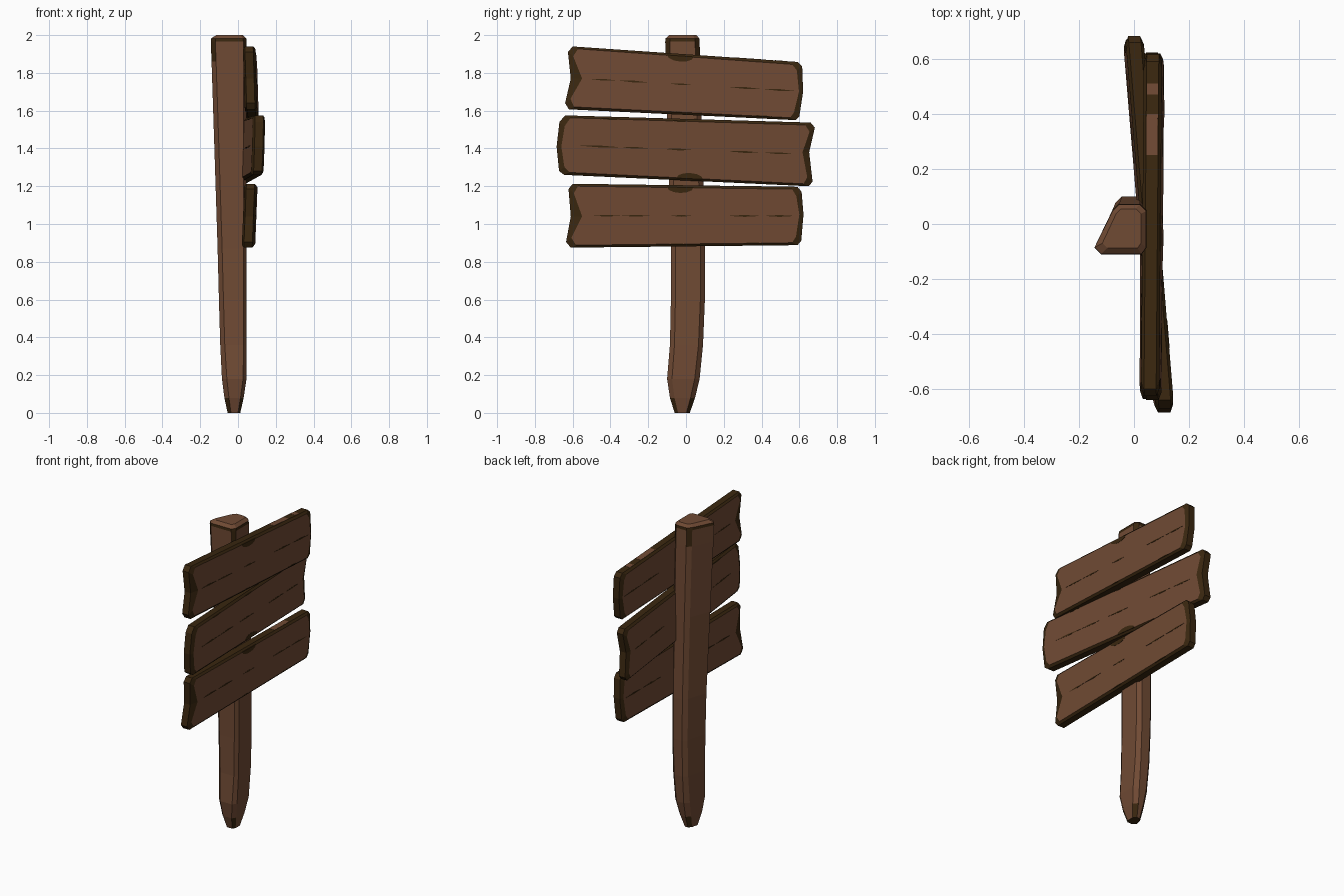
import bpy, bmesh, math

if "Cube" in bpy.data.objects:
    bpy.data.objects.remove(bpy.data.objects["Cube"])


def material(name, rgb):
    m = bpy.data.materials.new(name)
    m.diffuse_color = (*rgb, 1)
    m.use_nodes = True
    m.node_tree.nodes["Principled BSDF"].inputs["Base Color"].default_value = m.diffuse_color
    return m


WOOD = material("brown wood", (0.162, 0.069, 0.034))
DARK = material("dark worn wood", (0.042, 0.020, 0.005))


def finish(bm, name):
    bmesh.ops.recalc_face_normals(bm, faces=bm.faces)
    me = bpy.data.meshes.new(name)
    bm.to_mesh(me)
    bm.free()
    me.materials.append(WOOD)
    me.materials.append(DARK)
    ob = bpy.data.objects.new(name, me)
    bpy.context.collection.objects.link(ob)


def bridge(bm, a, b, mat):
    n = len(a)
    for i in range(n):
        j = (i + 1) % n
        f = bm.faces.new((a[i], a[j], b[j], b[i]))
        f.material_index = mat(i) if callable(mat) else mat


# Post: chamfered trapezoid section lofted upward
# z, x min, x max, y min, y max, back-left corner shift, chamfer
SECTIONS = [
    (0.00, -0.055, 0.012, -0.060, 0.020, 0.010, 0.018),
    (0.08, -0.072, 0.030, -0.085, 0.048, 0.018, 0.024),
    (0.18, -0.085, 0.045, -0.100, 0.072, 0.025, 0.026),
    (0.36, -0.094, 0.046, -0.085, 0.090, 0.032, 0.024),
    (0.60, -0.101, 0.046, -0.080, 0.100, 0.036, 0.024),
    (0.87, -0.108, 0.046, -0.080, 0.100, 0.040, 0.024),
    (1.40, -0.125, 0.045, -0.096, 0.087, 0.052, 0.024),
    (1.86, -0.140, 0.045, -0.108, 0.075, 0.062, 0.024),
    (1.965, -0.144, 0.045, -0.110, 0.072, 0.065, 0.024),
    (1.982, -0.143, 0.044, -0.109, 0.071, 0.065, 0.024),
    (2.00, -0.115, 0.025, -0.088, 0.055, 0.050, 0.018),
]


def post():
    bm = bmesh.new()
    loops = []
    for z, x0, x1, y0, y1, s, c in SECTIONS:
        pts = [(x0 + c, y0), (x1 - c * .7, y0), (x1, y0 + c), (x1, y1 - c),
               (x1 - c, y1), (x0 + s + c, y1), (x0 + s, y1 - c), (x0, y0 + c)]
        loops.append([bm.verts.new((x, y, z)) for x, y in pts])
    last = len(SECTIONS) - 2
    for k in range(last + 1):
        def mat(i):
            worn_corner = i % 2 == 1 and (k == 0 or k == last - 2)
            return int(worn_corner or k == last - 1)
        bridge(bm, loops[k], loops[k + 1], mat)
    bm.faces.new(loops[0]).material_index = 1
    bm.faces.new(loops[-1])
    finish(bm, "post")


# Boards: notched outlines in the y-z plane with worn chamfered rims
def board(name, outline, notch_l, notch_r, xc, yaw, lean, t, moons, cracks, patches):
    bm = bmesh.new()
    zc = sum(p[1] for p in outline) / len(outline)

    def loop(pts, d):
        return [bm.verts.new((xc + yaw * y + lean * (z - zc) + d, y, z)) for y, z in pts]

    def prism(pts, d0, d1, mat):
        a, b = loop(pts, d0), loop(pts, d1)
        bridge(bm, a, b, mat)
        for l in (a, b):
            bm.faces.new(l).material_index = mat

    dz = [-0.013, -0.022, 0, 0.022, 0.013]
    dy = [0.028, 0.028, 0, 0.028, 0.028]
    inner = []
    for i, (y, z) in enumerate(outline):
        if i < 5:
            inner.append((y + (notch_l if i == 2 else dy[i]), z + dz[i]))
        else:
            inner.append((y - (notch_r if i == 7 else dy[i - 5]), z - dz[i - 5]))
    h = t / 2
    rings = [loop(inner, -h), loop(outline, -h + .011), loop(outline, h - .011), loop(inner, h)]
    for a, b in zip(rings, rings[1:]):
        bridge(bm, a, b, 1)
    bm.faces.new(rings[0])
    bm.faces.new(rings[-1])

    def edge_z(y, top, pts=outline):
        (ya, za), (yb, zb) = (pts[0], pts[9]) if top else (pts[4], pts[5])
        return za + (zb - za) * (y - ya) / (yb - ya)

    # worn marks and cracks on both faces
    for side in (-1, 1):
        d0, d1 = side * (h - .002), side * (h + .0015)
        for y, w, depth, top in moons:
            s = -1 if top else 1
            pts = []
            for k in range(7):
                a = math.pi * k / 6
                yy = y - w * math.cos(a)
                pts.append((yy, edge_z(yy, top) + s * (.011 + depth * math.sin(a))))
            prism(pts, d0, d1, 1)
        for y0, y1 in cracks:
            def mid(y):
                return (edge_z(y, True) + edge_z(y, False)) / 2
            ym = (y0 + y1) / 2
            prism([(y0, mid(y0)), (ym, mid(ym) - .005), (y1, mid(y1)), (ym, mid(ym) + .005)],
                  d0, d1, 1)
    # unworn patches on the top edge
    for y0, y1 in patches:
        za, zb = edge_z(y0, True), edge_z(y1, True)
        prism([(y0, za - .003), (y1, zb - .003), (y1, zb + .001), (y0, za + .001)],
              -h + .013, h - .013, 0)
    finish(bm, name)


post()

board("top_board",
      [(-.60, 1.94), (-.625, 1.91), (-.61, 1.77), (-.64, 1.64), (-.62, 1.607),
       (.58, 1.55), (.60, 1.57), (.62, 1.70), (.615, 1.835), (.59, 1.858)],
      .06, .022, .068, .006, -.03, .066,
      [(-.03, .07, .03, True), (-.05, .03, .006, False), (.4, .05, .006, False)],
      [(-.51, -.36), (-.35, -.20), (-.08, .03), (.23, .40), (.41, .58)],
      [(.25, .40), (.47, .51)])

board("middle_board",
      [(-.64, 1.575), (-.67, 1.54), (-.685, 1.41), (-.672, 1.28), (-.645, 1.26),
       (.65, 1.20), (.67, 1.225), (.652, 1.38), (.682, 1.51), (.66, 1.537)],
      .025, .035, .053, -.082, .03, .066,
      [(.02, .07, .03, False), (-.03, .04, .006, True), (-.4, .05, .006, True)],
      [(-.56, -.35), (-.34, -.20), (-.12, .04), (.22, .40), (.42, .56)], [])

board("bottom_board",
      [(-.60, 1.213), (-.622, 1.185), (-.61, 1.04), (-.635, .905), (-.61, .875),
       (.59, .888), (.61, .91), (.622, 1.05), (.612, 1.17), (.59, 1.197)],
      .06, .022, .062, .004, .04, .066,
      [(-.03, .07, .03, True), (-.05, .04, .006, False), (.35, .05, .006, False)],
      [(-.49, -.35), (-.34, -.19), (-.08, .03), (.22, .40), (.41, .58)],
      [(.25, .40)])
